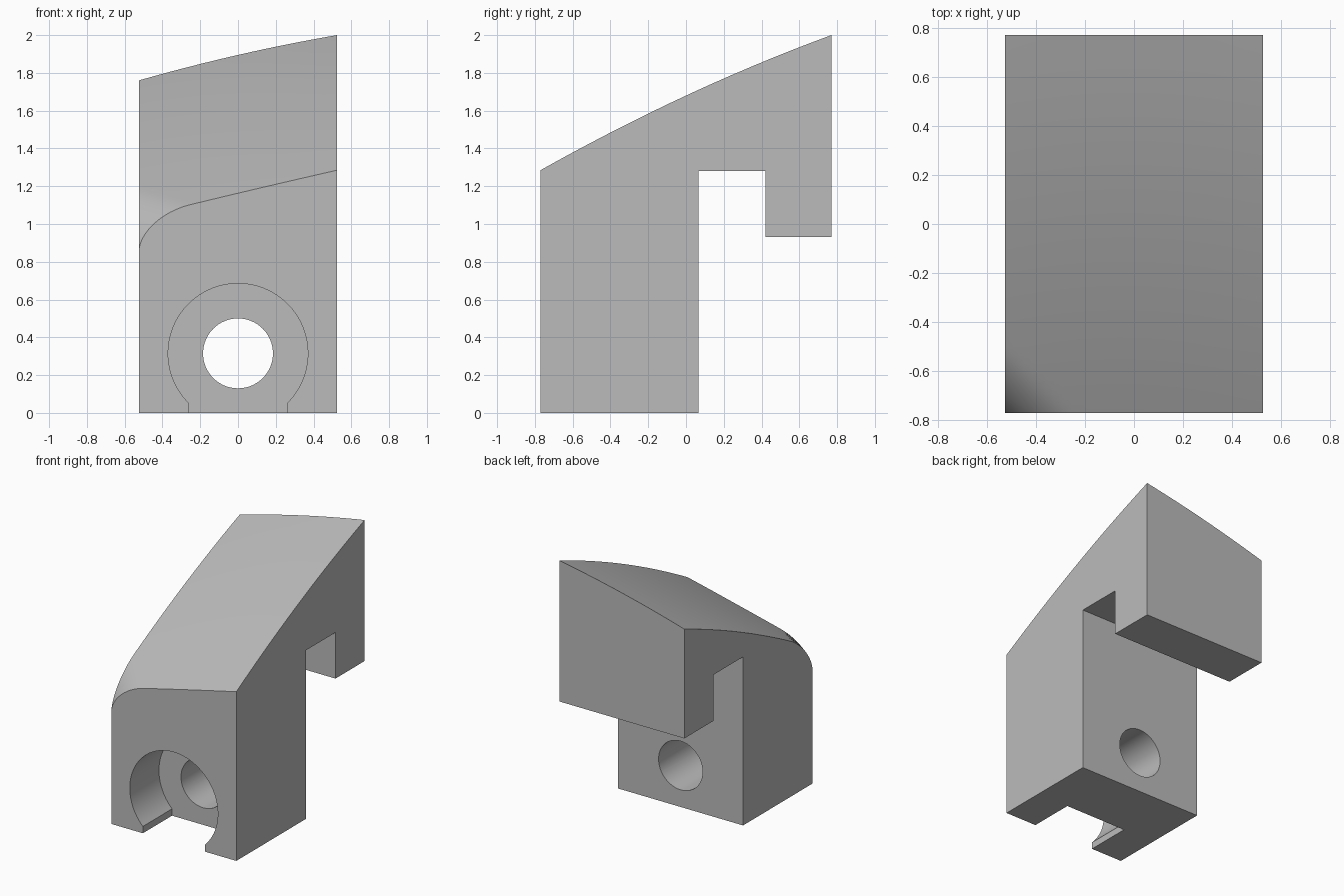
import bpy, bmesh
from math import sin, cos, pi, asin, sqrt

if "Cube" in bpy.data.objects:
    bpy.data.objects.remove(bpy.data.objects["Cube"], do_unlink=True)

HX, HY = 0.525, 0.77      # half width, half depth
ROUND, DROP = 0.27, 0.186  # softened front corner: reach and height
HOLE_Z = 0.315

grey = bpy.data.materials.new("plain grey")
grey.use_nodes = True
colour = (0.5, 0.5, 0.5, 1)
grey.diffuse_color = colour
grey.node_tree.nodes["Principled BSDF"].inputs["Base Color"].default_value = colour


def finish(name, bm):
    bmesh.ops.recalc_face_normals(bm, faces=bm.faces)
    mesh = bpy.data.meshes.new(name)
    bm.to_mesh(mesh)
    bm.free()
    mesh.materials.append(grey)
    ob = bpy.data.objects.new(name, mesh)
    bpy.context.collection.objects.link(ob)
    return ob


def prism(name, points, place, a, b):
    """Closed prism of a 2D profile running from a to b."""
    bm = bmesh.new()
    ends = [[bm.verts.new(place(p, q, d)) for p, q in points] for d in (a, b)]
    for ring in ends:
        bm.faces.new(ring)
    n = len(points)
    for i in range(n):
        j = (i + 1) % n
        bm.faces.new((ends[0][i], ends[0][j], ends[1][j], ends[1][i]))
    return finish(name, bm)


def top_height(x, y):
    """Gently domed slope with one softened front corner."""
    s = (y + HY) / (2 * HY)
    front = 1.163 + 0.2375 * x - 0.01 * x * x
    back = 1.895 + 0.2286 * x - 0.054 * x * x
    z = front * (1 - s) + back * s + 0.063 * (HY * HY - y * y)
    t = max(0, 1 - (x + HX + y + HY) / ROUND)
    return z - DROP * (1 - sqrt(max(0, 1 - t * t)))


def stations(half):
    """Samples packed tightly toward the softened corner."""
    fine = [-half + ROUND * (1 - cos(i * pi / 24)) for i in range(13)]
    start = fine[-1]
    return fine + [start + (half - start) * i / 12 for i in range(1, 13)]


# Body: curved top, four flat walls and a floor
bm = bmesh.new()
xs, ys = stations(HX), stations(HY)
grid = [[bm.verts.new((x, y, top_height(x, y))) for x in xs] for y in ys]
for r0, r1 in zip(grid, grid[1:]):
    for i in range(len(xs) - 1):
        bm.faces.new((r0[i], r0[i + 1], r1[i + 1], r1[i]))
c = [bm.verts.new((x, y, 0)) for x, y in ((-HX, -HY), (HX, -HY), (HX, HY), (-HX, HY))]
edges = [grid[0], [r[-1] for r in grid], grid[-1][::-1], [r[0] for r in grid][::-1]]
for i, edge in enumerate(edges):
    bm.faces.new([c[i], c[(i + 1) % 4]] + edge[::-1])
bm.faces.new(c[::-1])
body = finish("hooked_clamp_block", bm)

# Cutters: rear hook notch, keyhole-shaped recess, through hole
along_x = lambda p, q, d: (d, p, q)
along_y = lambda p, q, d: (p, d, q)
notch = [(0.065, -1), (1, -1), (1, 0.93), (0.42, 0.93), (0.42, 1.28), (0.065, 1.28)]
start = asin(0.26 / 0.37)
arc = [start + (2 * pi - 2 * start) * i / 64 for i in range(65)]
recess = [(0.37 * sin(a), HOLE_Z - 0.37 * cos(a)) for a in arc]
recess += [(-0.26, -0.2), (0.26, -0.2)]
hole = [(0.185 * cos(i * pi / 32), HOLE_Z + 0.185 * sin(i * pi / 32)) for i in range(64)]
cutters = [
    prism("hook_notch_cutter", notch, along_x, -1, 1),
    prism("recess_cutter", recess, along_y, -1, -0.42),
    prism("hole_cutter", hole, along_y, -1.1, 0.3),
]

bpy.ops.object.select_all(action="DESELECT")
bpy.context.view_layer.objects.active = body
body.select_set(True)
for cutter in cutters:
    cutter.hide_render = True
    mod = body.modifiers.new(cutter.name, "BOOLEAN")
    mod.operation = "DIFFERENCE"
    mod.solver = "EXACT"
    mod.object = cutter
    bpy.ops.object.modifier_apply(modifier=mod.name)
    bpy.data.objects.remove(cutter, do_unlink=True)

bpy.ops.object.shade_smooth_by_angle(angle=pi / 7)
